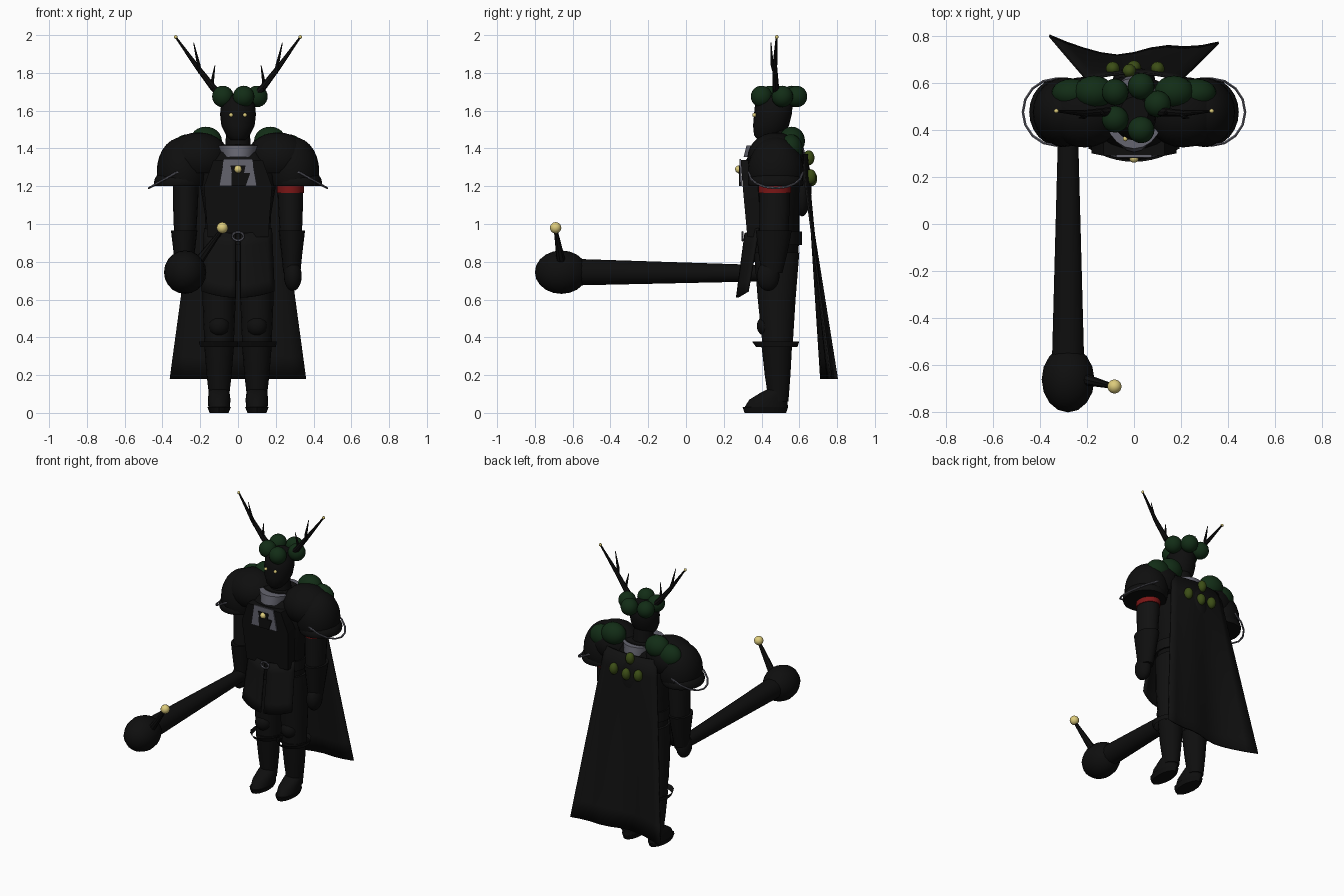
import bpy, bmesh, math
from mathutils import Vector, Matrix

if "Cube" in bpy.data.objects:
    bpy.data.objects.remove(bpy.data.objects["Cube"])


def material(name, r, g, b):
    m = bpy.data.materials.new(name)
    m.diffuse_color = (r, g, b, 1)
    m.use_nodes = True
    m.node_tree.nodes["Principled BSDF"].inputs["Base Color"].default_value = m.diffuse_color
    return m


ARMOR = material("black_armor", 0.0045, 0.0045, 0.0045)
CLOTH = material("black_cloth", 0.0055, 0.0055, 0.0055)
MOSS = material("dark_moss", 0.006, 0.026, 0.008)
POD = material("olive_pod", 0.045, 0.075, 0.008)
STEEL = material("grey_steel", 0.13, 0.13, 0.16)
GOLD = material("pale_gold", 0.72, 0.6, 0.2)
RED = material("red_band", 0.2, 0.008, 0.008)


def finish(bm, name, mat, angle=40):
    bmesh.ops.recalc_face_normals(bm, faces=bm.faces)
    for f in bm.faces:
        f.smooth = True
    me = bpy.data.meshes.new(name)
    bm.to_mesh(me)
    bm.free()
    me.set_sharp_from_angle(angle=math.radians(angle))
    me.materials.append(mat)
    ob = bpy.data.objects.new(name, me)
    bpy.context.collection.objects.link(ob)
    return ob


def ball(name, loc, r, mat, cut=None, seg=20):
    """Ellipsoid, optionally cut open below a height."""
    bm = bmesh.new()
    r = r if isinstance(r, tuple) else (r, r, r)
    bmesh.ops.create_uvsphere(bm, u_segments=seg, v_segments=seg // 2 + 2, radius=1,
                              matrix=Matrix.Translation(loc) @ Matrix.Diagonal((*r, 1)))
    if cut is not None:
        geom = bm.verts[:] + bm.edges[:] + bm.faces[:]
        res = bmesh.ops.bisect_plane(bm, geom=geom, plane_co=(0, 0, cut),
                                     plane_no=(0, 0, -1), clear_outer=True)
        edges = [e for e in res["geom_cut"] if isinstance(e, bmesh.types.BMEdge)]
        bmesh.ops.edgeloop_fill(bm, edges=edges)
    return finish(bm, name, mat)


def loft(name, rings, mat, seg=16, cap=True):
    """Skin through level oval rings given as (x, y, z, rx, ry)."""
    bm = bmesh.new()
    loops = []
    for x, y, z, rx, ry in rings:
        loops.append([bm.verts.new((x + rx * math.cos(2 * math.pi * i / seg),
                                    y + ry * math.sin(2 * math.pi * i / seg), z))
                      for i in range(seg)])
    for a, b in zip(loops, loops[1:]):
        for i in range(seg):
            j = (i + 1) % seg
            bm.faces.new((a[i], a[j], b[j], b[i]))
    if cap:
        bm.faces.new(loops[0])
        bm.faces.new(loops[-1])
    return finish(bm, name, mat)


def rod(name, paths, mat, seg=10):
    """Tapered round segments along paths of (point, radius)."""
    bm = bmesh.new()
    for path in paths:
        for (p, r0), (q, r1) in zip(path, path[1:]):
            p, q = Vector(p), Vector(q)
            d = q - p
            m = Matrix.Translation((p + q) / 2) @ d.to_track_quat('Z', 'Y').to_matrix().to_4x4()
            bmesh.ops.create_cone(bm, cap_ends=True, segments=seg, radius1=r0,
                                  radius2=r1, depth=d.length, matrix=m)
    return finish(bm, name, mat)


def plate(name, pts, mat, depth):
    """Polygon extruded towards the back."""
    bm = bmesh.new()
    f = bm.faces.new([bm.verts.new(p) for p in pts])
    res = bmesh.ops.extrude_face_region(bm, geom=[f])
    verts = [v for v in res["geom"] if isinstance(v, bmesh.types.BMVert)]
    bmesh.ops.translate(bm, verts=verts, vec=(0, depth, 0))
    if not f.is_valid or len(bm.faces) < len(pts) + 2:
        bm.faces.new(bm.verts[:len(pts)])
    return finish(bm, name, mat)


def sheet(name, nu, nv, fn, mat, thick):
    """Curved cloth panel, fn(u, v) with u in -1..1 and v in 0..1."""
    bm = bmesh.new()
    g = [[bm.verts.new(fn(2 * i / nu - 1, j / nv)) for i in range(nu + 1)] for j in range(nv + 1)]
    for j in range(nv):
        for i in range(nu):
            bm.faces.new((g[j][i], g[j][i + 1], g[j + 1][i + 1], g[j + 1][i]))
    ob = finish(bm, name, mat)
    mod = ob.modifiers.new("thickness", 'SOLIDIFY')
    mod.thickness = thick
    mod.offset = 0
    return ob


# Torso, belt, neck and head
loft("torso", [(0, .47, .80, .17, .12), (0, .47, .92, .17, .13), (0, .46, 1.05, .175, .14),
               (0, .46, 1.2, .2, .16), (0, .47, 1.33, .2, .16), (0, .48, 1.42, .12, .1)], ARMOR, 24)
loft("belt", [(0, .47, .89, .18, .145), (0, .47, .96, .18, .145)], CLOTH, 24)
loft("neck", [(0, .48, 1.38, .07, .07), (0, .47, 1.52, .06, .06)], ARMOR)
loft("collar", [(0, .47, 1.355, .1, .165), (0, .47, 1.415, .125, .15)], STEEL, 20)
loft("head", [(0, .43, 1.445, .04, .05), (0, .435, 1.47, .063, .075), (0, .45, 1.52, .088, .095),
              (0, .46, 1.58, .095, .1), (0, .465, 1.63, .09, .1), (0, .47, 1.68, .06, .07)], ARMOR, 20)

# Breastplate with steel inset and brooch
plate("breastplate", [(-.13, .29, 1.34), (-.18, .30, 1.2), (-.16, .325, .93),
                      (.16, .325, .93), (.18, .30, 1.2), (.13, .29, 1.34)], ARMOR, .08)
plate("chest_inset", [(-.075, .283, 1.345), (-.1, .288, 1.2), (.1, .288, 1.2), (.075, .283, 1.345)],
      STEEL, .009)
plate("chest_recess", [(-.035, .279, 1.27), (-.035, .282, 1.2), (.04, .282, 1.2), (.065, .279, 1.27)],
      ARMOR, .008)
plate("brooch_mount", [(-.04, .28, 1.31), (-.03, .28, 1.26), (.03, .28, 1.26), (.04, .28, 1.31)],
      ARMOR, .008)
ball("brooch", (0, .28, 1.29), .02, GOLD)
circle = [(math.cos(a * math.pi / 8), math.sin(a * math.pi / 8)) for a in range(17)]
rod("buckle", [[((.03 * c, .298, .935 + .022 * s), .006) for c, s in circle]], STEEL, 6)

# Crown of moss
for x, y in ((-.08, .56), (.03, .585), (.1, .51), (.03, .40), (-.08, .445)):
    ball("moss_crown", (x, y, 1.675), .057, MOSS)

for s in (-1, 1):
    # Eyes and antlers
    ball("eye", (s * .037, .362, 1.577), .011, GOLD, seg=10)
    rod("antler", [[((s * .07, .48, 1.66), .02), ((s * .13, .475, 1.72), .018),
                    ((s * .215, .47, 1.83), .013), ((s * .33, .48, 1.99), .005)],
                   [((s * .2, .47, 1.8), .011), ((s * .21, .455, 1.85), .009), ((s * .235, .45, 1.96), .002)],
                   [((s * .14, .475, 1.73), .011), ((s * .122, .46, 1.84), .002)]], ARMOR, 8)
    ball("antler_tip", (s * .33, .48, 1.99), .01, GOLD, seg=10)

    # Layered shoulder guards, moss and rim wire
    ball("lower_shoulder_guard", (s * .295, .475, 1.28), (.135, .148, .18), ARMOR, 1.2, 24)
    ball("upper_shoulder_guard", (s * .21, .475, 1.35), (.165, .15, .135), ARMOR, 1.27, 24)
    ball("shoulder_flange", (s * .31, .475, 1.22), (.135, .148, .08), ARMOR, 1.2, 24)
    ball("shoulder_moss", (s * .17, .56, 1.44), (.085, .07, .075), MOSS)
    ball("outer_shoulder_moss", (s * .265, .555, 1.4), (.085, .062, .075), MOSS)
    rod("rim_wire", [[((s * (.33 + .142 * c), .475 + .142 * q, 1.19 + .08 * (1 - c)), .006)
                      for c, q in circle]], STEEL, 6)

    # Arm, flared cuff and hand
    loft("upper_arm", [(s * .275, .47, 1.28, .07, .08), (s * .278, .47, 1.1, .066, .08),
                       (s * .28, .465, .93, .058, .075)], CLOTH)
    loft("gauntlet", [(s * .285, .455, .74, .045, .055), (s * .285, .46, .84, .055, .075),
                      (s * .285, .465, .965, .07, .095)], ARMOR)
    ball("hand", (s * .29, .435, .725), (.047, .06, .08), ARMOR)

    # Leg, knee guard, flared strap and boot
    loft("thigh", [(s * .1, .485, .36, .078, .08), (s * .1, .48, .6, .088, .1),
                   (s * .095, .48, .85, .09, .12)], CLOTH)
    loft("shin", [(s * .1, .49, .06, .05, .052), (s * .1, .485, .2, .066, .068),
                  (s * .1, .48, .37, .08, .082)], ARMOR)
    ball("knee_guard", (s * .1, .425, .46), (.055, .05, .055), ARMOR)
    loft("knee_strap", [(s * .1, .48, .35, .1, .11), (s * .1, .475, .378, .108, .125)], CLOTH, cap=False)
    loft("sole", [(s * .1, .42, 0, .05, .11), (s * .1, .42, .03, .062, .12)], ARMOR)
    loft("boot", [(s * .1, .425, .03, .057, .115), (s * .1, .435, .07, .06, .1),
                  (s * .1, .47, .11, .055, .07), (s * .1, .49, .13, .048, .05)], ARMOR)

    # Front skirt panel
    def skirt(u, v, s=s):
        a = .012 + .5 * (u + 1) * (.165 + .015 * v)
        return (s * a, .315 - .045 * v + 2.2 * a * a * (1 - .3 * v), .95 - .34 * v + .9 * a * a)
    sheet("skirt_panel", 6, 5, skirt, CLOTH, .012)

# Red armband on one arm
loft("armband", [(.277, .47, 1.165, .072, .086), (.277, .47, 1.215, .073, .087)], RED)

# Cape with a wavy hem
HEM = (.8, .77, .745, .725, .715, .725, .745, .755, .75, .755, .77)


def cape(u, v):
    hem = HEM[round((u + 1) * 5)]
    top = .64 - .03 * u * u
    return ((.2 + .16 * v) * u, top + (hem - top) * v, 1.37 - 1.19 * v)


sheet("cape", 10, 10, cape, CLOTH, .01)
ball("cape_fold", (0, .615, 1.2), (.09, .05, .16), CLOTH)
for x, y, z in ((-.09, .66, 1.25), (0, .665, 1.24), (.1, .66, 1.25), (-.02, .65, 1.35)):
    ball("cape_pod", (x, y, z), (.03, .03, .04), POD, seg=14)

# Club with a thorn and gold bead
rod("club_handle", [[((-.28, .48, .74), .04), ((-.28, .3, .74), .046), ((-.28, -.58, .745), .07)]],
    ARMOR, 14)
ball("club_head", (-.28, -.66, .745), (.112, .14, .115), ARMOR, seg=16)
rod("club_thorn", [[((-.21, -.66, .8), .025), ((-.085, -.69, .97), .01)]], ARMOR, 8)
ball("thorn_bead", (-.083, -.69, .98), .03, GOLD, seg=16)
